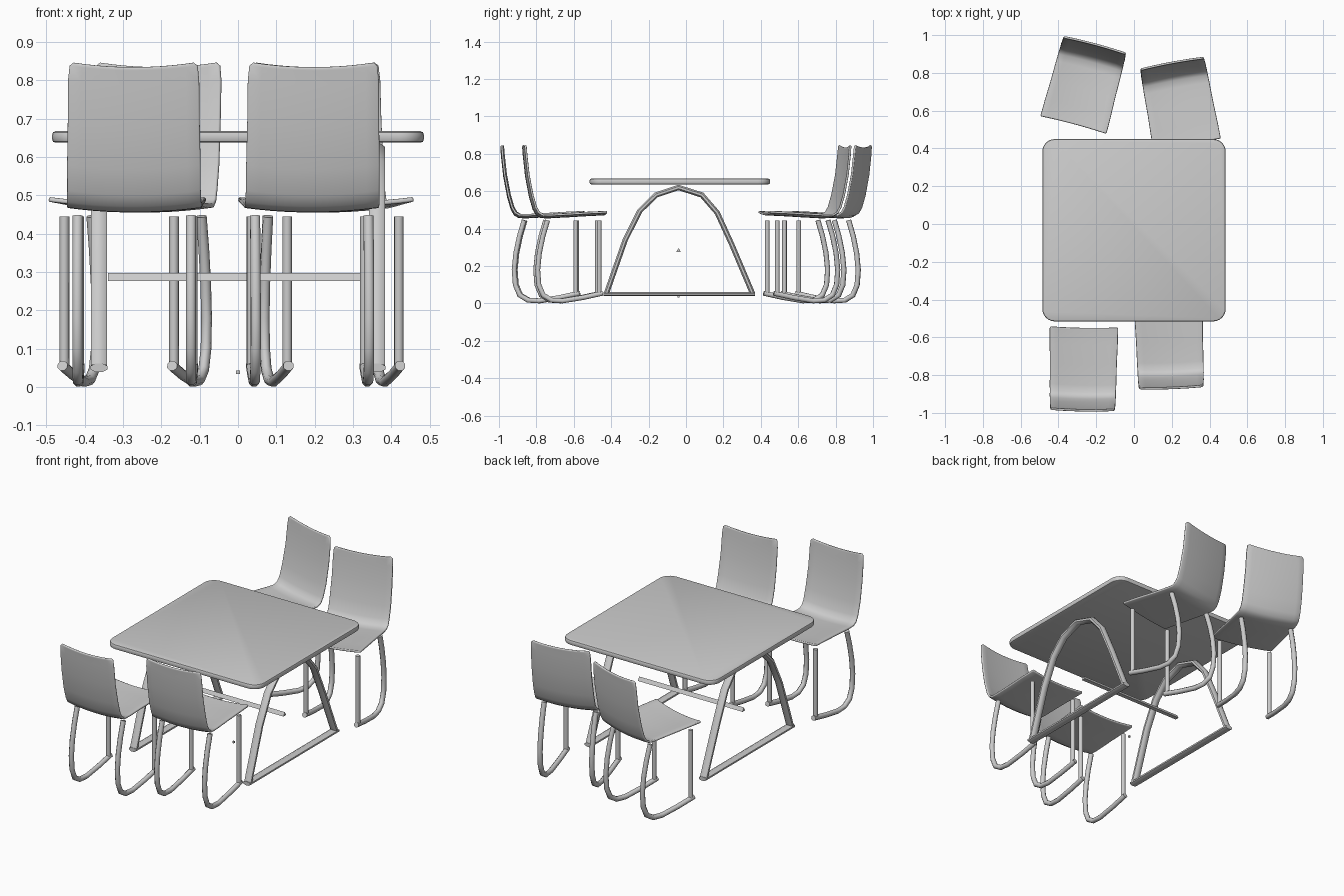
import bpy, bmesh
from math import cos, sin, pi, radians
from mathutils import Vector

if "Cube" in bpy.data.objects:
    bpy.data.objects.remove(bpy.data.objects["Cube"])

# One light grey for everything
grey = bpy.data.materials.new("light_grey")
grey.use_nodes = True
grey.diffuse_color = (0.6, 0.6, 0.6, 1)
grey.node_tree.nodes["Principled BSDF"].inputs["Base Color"].default_value = (0.6, 0.6, 0.6, 1)


def to_mesh(name, bm, angle=40):
    bmesh.ops.recalc_face_normals(bm, faces=bm.faces)
    mesh = bpy.data.meshes.new(name)
    bm.to_mesh(mesh)
    bm.free()
    mesh.materials.append(grey)
    for p in mesh.polygons:
        p.use_smooth = True
    mesh.set_sharp_from_angle(angle=radians(angle))
    return mesh


def place(name, mesh, loc=(0, 0, 0), turn=0):
    ob = bpy.data.objects.new(name, mesh)
    ob.location = loc
    ob.rotation_euler.z = radians(turn)
    bpy.context.scene.collection.objects.link(ob)
    return ob


def sweep(name, path, half_x, half_t, sides=8):
    """Tube along a path of (y, z) points, with mitred joints."""
    pts = [Vector(p) for p in path]
    bm = bmesh.new()
    rings = []
    for i, p in enumerate(pts):
        before = (p - pts[i - 1]).normalized() if i else None
        after = (pts[i + 1] - p).normalized() if i < len(pts) - 1 else None
        before, after = before or after, after or before
        t = (before + after).normalized()
        n = Vector((-t.y, t.x)) / max(t.dot(after), 0.5)
        ring = []
        for k in range(sides):
            a = 2 * pi * (k + 0.5) / sides
            q = p + n * half_t * sin(a) / cos(pi / sides)
            ring.append(bm.verts.new((half_x * cos(a) / cos(pi / sides), q.x, q.y)))
        rings.append(ring)
    for r, s in zip(rings, rings[1:]):
        for k in range(sides):
            m = (k + 1) % sides
            bm.faces.new((r[k], r[m], s[m], s[k]))
    bm.faces.new(rings[0])
    bm.faces.new(rings[-1])
    return to_mesh(name, bm, 50)


def chair_shell():
    """Bent sheet: backrest flowing into the seat, dished across its width."""
    # half width, forward, height
    profile = [(0.157, 0.006, 0.846), (0.167, 0.007, 0.838), (0.171, 0.010, 0.80),
               (0.172, 0.022, 0.69), (0.174, 0.043, 0.58), (0.174, 0.062, 0.515),
               (0.175, 0.078, 0.487), (0.175, 0.10, 0.474), (0.176, 0.14, 0.473),
               (0.177, 0.25, 0.479), (0.18, 0.35, 0.485), (0.181, 0.435, 0.489),
               (0.178, 0.443, 0.490)]
    bm = bmesh.new()
    cols = 10
    rows = []
    for w, f, z in profile:
        us = [2 * c / cols - 1 for c in range(cols + 1)]
        rows.append([bm.verts.new((w * u, f + 0.005 * u * u, z - 0.012 * (1 - u * u)))
                     for u in us])
    for r, s in zip(rows, rows[1:]):
        for c in range(cols):
            bm.faces.new((r[c], r[c + 1], s[c + 1], s[c]))
    return to_mesh("chair_shell", bm, 60)


# Table top: rounded slab
bm = bmesh.new()
bmesh.ops.create_cube(bm, size=1)
bmesh.ops.scale(bm, vec=(0.97, 0.965, 0.03), verts=bm.verts)
upright = [e for e in bm.edges if abs(e.verts[0].co.z - e.verts[1].co.z) > 0.01]
bmesh.ops.bevel(bm, geom=upright, offset=0.065, segments=6, profile=0.5, affect='EDGES')
rim = [e for e in bm.edges if abs(e.verts[0].co.z - e.verts[1].co.z) < 0.001]
bmesh.ops.bevel(bm, geom=rim, offset=0.009, segments=2, profile=0.5, affect='EDGES')
place("table_top", to_mesh("table_top", bm), (0, -0.033, 0.652))

# Table frames: an arch standing on a floor bar at each side
arch = sweep("table_arch", [(-0.425, 0.055), (-0.325, 0.34), (-0.247, 0.495), (-0.16, 0.58),
                            (-0.04, 0.62), (0.085, 0.58), (0.167, 0.485), (0.245, 0.315),
                            (0.355, 0.055)], 0.021, 0.014)
foot = sweep("table_foot", [(-0.44, 0.05), (0.37, 0.05)], 0.022, 0.011)
for side, x in (("right", -0.363), ("left", 0.363)):
    place(side + "_table_arch", arch, (x, 0, 0))
    place(side + "_table_foot", foot, (x, 0, 0))

# Three-sided crossbar between the frames
bm = bmesh.new()
bmesh.ops.create_cone(bm, cap_ends=True, segments=3, radius1=0.014, radius2=0.014, depth=0.665)
place("crossbar", to_mesh("crossbar", bm), (-0.007, -0.04, 0.283)).rotation_euler = (
    pi / 2, 0, pi / 2)

# Tiny peg under the table
bm = bmesh.new()
bmesh.ops.create_cube(bm, size=0.01)
place("small_peg", to_mesh("small_peg", bm), (0, -0.04, 0.038))

# Chairs: shell, two curved sled legs, two front posts
shell = chair_shell()
sled = sweep("sled_leg", [(0.13, 0.445), (0.105, 0.36), (0.086, 0.27), (0.077, 0.18),
                          (0.083, 0.10), (0.106, 0.045), (0.15, 0.018), (0.21, 0.014),
                          (0.32, 0.032), (0.425, 0.055)], 0.013, 0.013)
post = sweep("front_post", [(0.406, 0.055), (0.406, 0.445)], 0.012, 0.012)

chairs = {"front_right": (-0.2725, -0.993, -1), "front_left": (0.197, -0.875, 2),
          "back_right": (-0.205, 0.957, 165), "back_left": (0.2, 0.86, 190.5)}
for name, (x, y, turn) in chairs.items():
    ob = place(name + "_chair_shell", shell, (x, y, 0), turn)
    thick = ob.modifiers.new("thickness", 'SOLIDIFY')
    thick.thickness = 0.012
    thick.offset = 0
    soft = ob.modifiers.new("soft_edge", 'BEVEL')
    soft.width = 0.004
    soft.segments = 2
    soft.limit_method = 'ANGLE'
    soft.angle_limit = radians(50)
    for side in (-1, 1):
        off = (x + side * 0.148 * cos(radians(turn)), y + side * 0.148 * sin(radians(turn)), 0)
        tag = "_left" if side > 0 else "_right"
        place(name + "_chair_sled" + tag, sled, off, turn)
        place(name + "_chair_post" + tag, post, off, turn)
